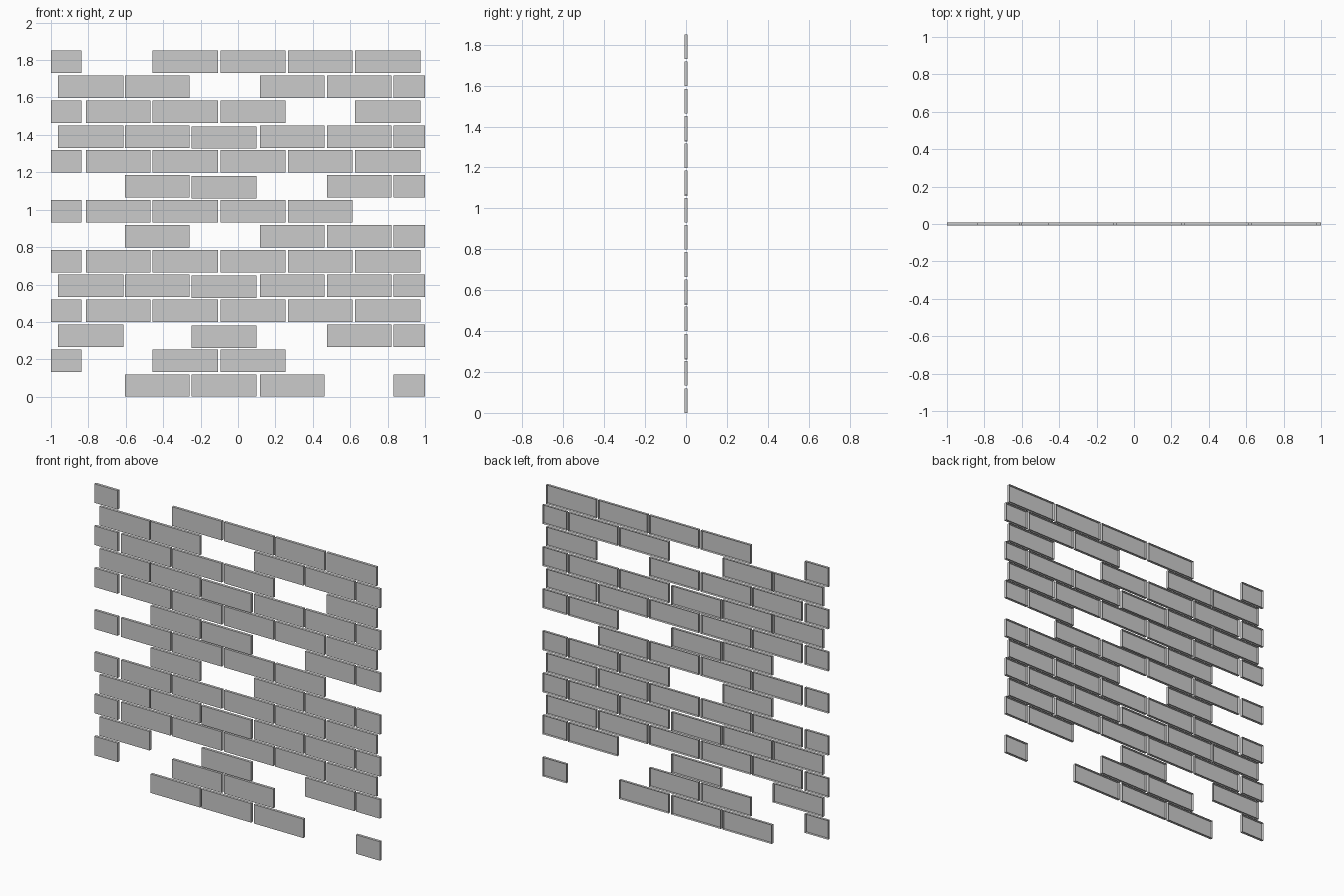
import bpy, bmesh

if "Cube" in bpy.data.objects:
    bpy.data.objects.remove(bpy.data.objects["Cube"])

HEIGHT, PITCH, HALF_DEPTH = 0.12, 0.1331, 0.0085

# x extents of the bricks in the two alternating courses
COURSE_A = [(-0.963, -0.613), (-0.605, -0.26), (-0.248, 0.098),
            (0.117, 0.463), (0.475, 0.82), (0.832, 1.0)]
COURSE_B = [(-1.0, -0.836), (-0.813, -0.468), (-0.456, -0.108),
            (-0.093, 0.253), (0.266, 0.611), (0.625, 0.975)]

# brick slots that are filled, course by course from the bottom
FILLED = ["1235", "023", "0245", "012345", "012345", "012345", "1345",
          "01234", "1245", "012345", "012345", "01235", "01345", "02345"]


def brick(name, x0, x1, z0):
    """Thin facing brick: a box left open at the back."""
    bm = bmesh.new()
    bmesh.ops.create_cube(bm, size=1)
    bm.normal_update()
    back = [f for f in bm.faces if f.normal.y > 0.9]
    bmesh.ops.delete(bm, geom=back, context='FACES_ONLY')
    bmesh.ops.scale(bm, vec=(x1 - x0, 2 * HALF_DEPTH, HEIGHT), verts=bm.verts)
    mesh = bpy.data.meshes.new(name)
    bm.to_mesh(mesh)
    bm.free()
    obj = bpy.data.objects.new(name, mesh)
    obj.location = ((x0 + x1) / 2, 0, z0 + HEIGHT / 2)
    bpy.context.collection.objects.link(obj)
    return obj


# running-bond wall with gaps
for row, slots in enumerate(FILLED):
    course = COURSE_B if row % 2 else COURSE_A
    for slot in map(int, slots):
        # the middle brick of the A courses sits slightly low
        drop = 0.005 if course is COURSE_A and slot == 2 and row else 0
        brick(f"brick_row{row + 1}_{slot + 1}", *course[slot], row * PITCH - drop)
